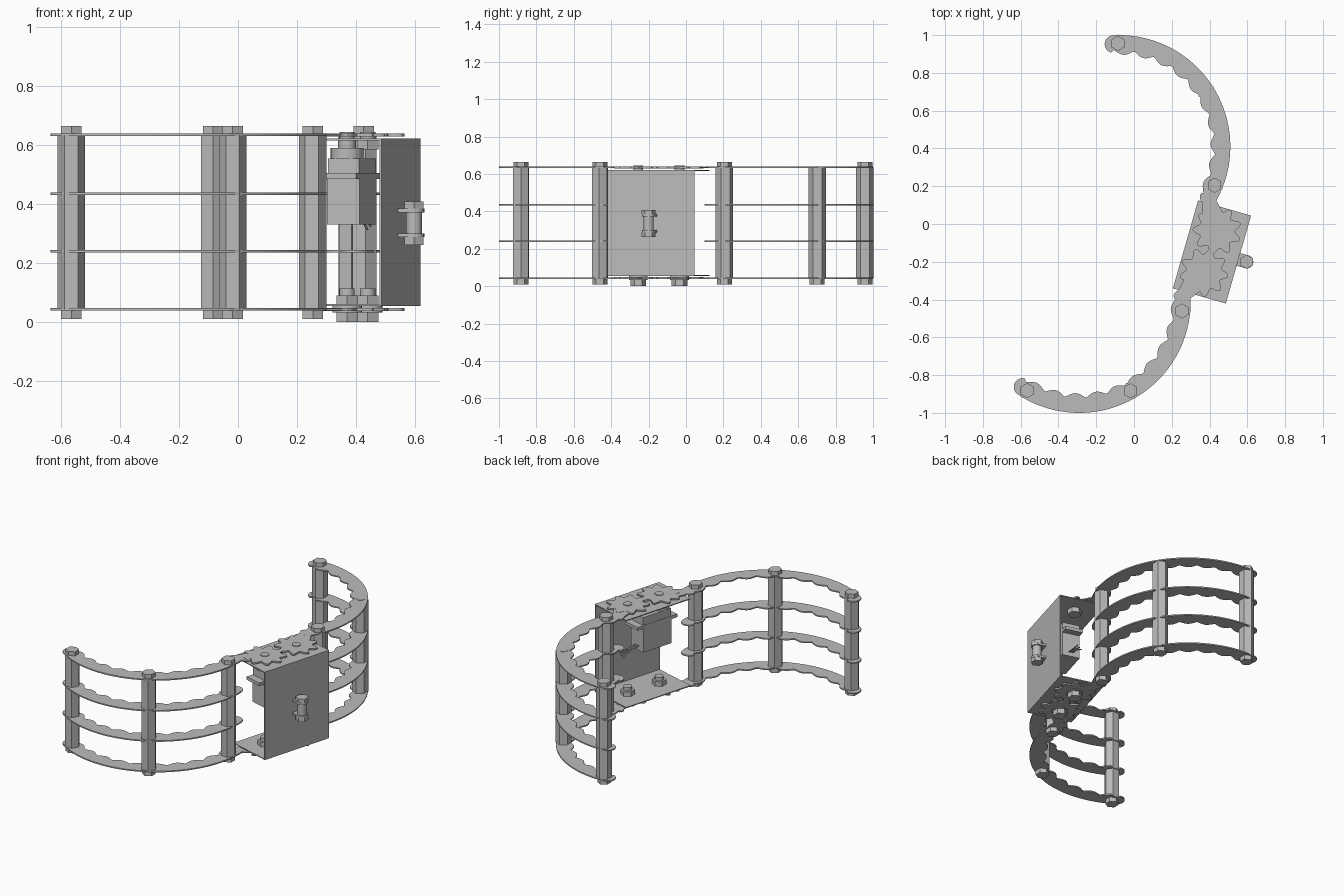
import bpy, bmesh
from math import sin, cos, pi, radians, atan2, hypot
from mathutils import Vector

cube = bpy.data.objects.get("Cube")
if cube:
    bpy.data.objects.remove(cube, do_unlink=True)

grey = bpy.data.materials.new("plain_grey")
grey.use_nodes = True
grey.diffuse_color = (0.5, 0.5, 0.5, 1)
grey.node_tree.nodes["Principled BSDF"].inputs["Base Color"].default_value = (0.5, 0.5, 0.5, 1)


def prism(name, outline, z0, z1):
    """Extrude a flat outline from z0 to z1."""
    bm = bmesh.new()
    face = bm.faces.new([bm.verts.new((p[0], p[1], z0)) for p in outline])
    top = bmesh.ops.extrude_face_region(bm, geom=[face])["geom"]
    bmesh.ops.translate(bm, verts=[v for v in top if isinstance(v, bmesh.types.BMVert)],
                        vec=(0, 0, z1 - z0))
    bmesh.ops.recalc_face_normals(bm, faces=bm.faces)
    mesh = bpy.data.meshes.new(name)
    bm.to_mesh(mesh)
    bm.free()
    mesh.materials.append(grey)
    obj = bpy.data.objects.new(name, mesh)
    bpy.context.scene.collection.objects.link(obj)
    return obj


def ring(c, r, n, turn=0.0):
    return [(c[0] + r * cos(turn + 2 * pi * i / n), c[1] + r * sin(turn + 2 * pi * i / n))
            for i in range(n)]


def hexagon(name, c, r, z0, z1, turn=pi / 6):
    return prism(name, ring(c, r, 6, turn), z0, z1)


def disc(name, c, r, z0, z1):
    return prism(name, ring(c, r, 24), z0, z1)


def polar(c, r, a):
    return (c[0] + r * cos(a), c[1] + r * sin(a))


# Finger plates: smooth outer arc, scalloped inner arc, round ends
OUTER, MID, CAP = 0.59, 0.543, 0.047


def band(c, far, near):
    a0, a1 = radians(far), radians(near)
    s = 1 if a1 > a0 else -1
    pts = [polar(c, OUTER, a0 + (a1 - a0) * i / 60) for i in range(61)]
    e = polar(c, MID, a1)
    pts += [polar(e, CAP, a1 + s * pi * i / 10) for i in range(1, 10)]
    for i in range(97):
        a = a1 + (a0 - a1) * i / 96
        wave = abs(sin(pi * 10 * i / 96))
        pts.append(polar(c, 0.512 - 0.026 * wave, a))
    e = polar(c, MID, a0)
    pts += [polar(e, CAP, a0 + pi + s * pi * i / 10) for i in range(1, 10)]
    return pts


def gear_outline(c, turn):
    pts = []
    for i in range(108):
        a = 2 * pi * i / 108
        pts.append(polar(c, 0.112 + 0.018 * cos(9 * a), a + turn))
    return pts


def arm(c, near, gear):
    """Tapered neck from the end of a band to its gear."""
    a = radians(near)
    p, q = polar(c, OUTER, a), polar(c, 0.5, a)
    d = Vector((gear[0] - (p[0] + q[0]) / 2, gear[1] - (p[1] + q[1]) / 2)).normalized()
    side = Vector((-d.y, d.x)) * 0.075
    if side.dot(Vector(p) - Vector(q)) < 0:
        side = -side
    g = Vector(gear)
    return [p, g + side, g - side, q]


LAYERS = (0.043, 0.24, 0.435, 0.635)
gear_a, gear_b = (0.44, -0.035), (0.37, -0.255)
fingers = (
    ("back", (-0.08, 0.41), 93, -29, gear_a, (90.5, 32.2, -22.0), 0.3),
    ("front", (-0.29, -0.41), -123.5, 1.7, gear_b, (-120.3, -60.1, -5.3), 0.55),
)
for name, c, far, near, gear, posts, turn in fingers:
    for i, z in enumerate(LAYERS):
        prism(f"{name}_finger_plate_{i}", band(c, far, near), z - 0.004, z + 0.004)
    for label, z in (("lower", LAYERS[0]), ("upper", LAYERS[-1])):
        prism(f"{name}_{label}_arm", arm(c, near, gear), z - 0.0035, z + 0.0035)
        prism(f"{name}_{label}_gear", gear_outline(gear, turn), z - 0.005, z + 0.005)
    # Hexagonal spacer posts with bolt heads
    for i, a in enumerate(posts):
        p = polar(c, 0.546, radians(a))
        hexagon(f"{name}_post_{i}", p, 0.047, LAYERS[0], LAYERS[-1], radians(a))
        hexagon(f"{name}_lower_head_{i}", p, 0.04, 0.01, LAYERS[0])
        if name == "back" and i == 1:
            disc("open_post_end", p, 0.024, 0.63, 0.641)
        else:
            hexagon(f"{name}_upper_head_{i}", p, 0.04, LAYERS[-1], 0.665)
    # Gear pivots
    hexagon(f"{name}_pivot_head", gear, 0.042, 0.0, 0.035)
    disc(f"{name}_pivot_washer", gear, 0.05, 0.033, 0.056)
    hexagon(f"{name}_pivot_nut", gear, 0.042, 0.06, 0.09)
    disc(f"{name}_pivot_tip", gear, 0.026, 0.09, 0.113)
    disc(f"{name}_upper_pivot", gear, 0.026, 0.6, 0.644)

hexagon("upper_pivot_nut", gear_a, 0.042, 0.585, 0.617)

# Frame axes: along the mounting plate, and outward from it
along = Vector((0.275, 0.961)).normalized()
out = Vector((along.y, -along.x))


def oblong(name, c, length, width, z0, z1):
    c = Vector(c)
    u, v = along * length / 2, out * width / 2
    return prism(name, [c - u - v, c - u + v, c + u + v, c + u - v], z0, z1)


# U-shaped mounting frame
edge_mid = Vector((0.553, -0.188))
oblong("frame_back_plate", edge_mid - out * 0.003, 0.484, 0.006, 0.055, 0.622)
oblong("frame_bottom_plate", edge_mid - out * 0.146, 0.484, 0.291, 0.055, 0.061)
oblong("frame_top_plate", edge_mid - out * 0.146, 0.484, 0.291, 0.616, 0.622)

# Servo motor under the front gear
body = Vector(gear_b) + along * 0.06
oblong("servo_body", body, 0.21, 0.115, 0.33, 0.485)
oblong("servo_flange", body, 0.3, 0.115, 0.485, 0.505)
oblong("servo_upper_body", body, 0.21, 0.11, 0.505, 0.555)
disc("servo_hub", gear_b, 0.056, 0.555, 0.59)
disc("servo_shaft", gear_b, 0.03, 0.59, 0.617)

# Servo wires
for i in range(3):
    curve = bpy.data.curves.new(f"servo_wire_{i}", "CURVE")
    curve.dimensions = "3D"
    curve.bevel_depth = 0.004
    curve.bevel_resolution = 1
    spline = curve.splines.new("POLY")
    spline.points.add(2)
    start = body + along * 0.1 + out * (i - 1) * 0.012
    for k, (step, z) in enumerate(((0, 0.36), (0.06, 0.35), (0.13, 0.315 + 0.012 * i))):
        p = start + along * step
        spline.points[k].co = (p.x, p.y, z, 1)
    curve.materials.append(grey)
    bpy.context.scene.collection.objects.link(bpy.data.objects.new(f"servo_wire_{i}", curve))

# Mounting pin held by two lugs on the back plate
pin = Vector((0.597, -0.2))
disc("pin_shaft", pin, 0.027, 0.28, 0.39)
hexagon("pin_top_head", pin, 0.037, 0.385, 0.408)
hexagon("pin_bottom_nut", pin, 0.037, 0.262, 0.288)
for label, z in (("upper", 0.372), ("lower", 0.288)):
    oblong(f"{label}_pin_lug", pin - out * 0.02, 0.07, 0.06, z, z + 0.013)
    disc(f"{label}_pin_lug_end", pin, 0.035, z, z + 0.013)

# Smooth the round parts, keep edges sharp
bpy.ops.object.select_all(action="DESELECT")
for obj in bpy.context.scene.objects:
    if obj.type == "MESH" and any(k in obj.name for k in ("finger_plate", "gear", "disc", "shaft", "hub",
                                                          "tip", "washer", "pivot", "lug_end")):
        obj.select_set(True)
        bpy.context.view_layer.objects.active = obj
bpy.ops.object.shade_smooth_by_angle(angle=radians(30))
